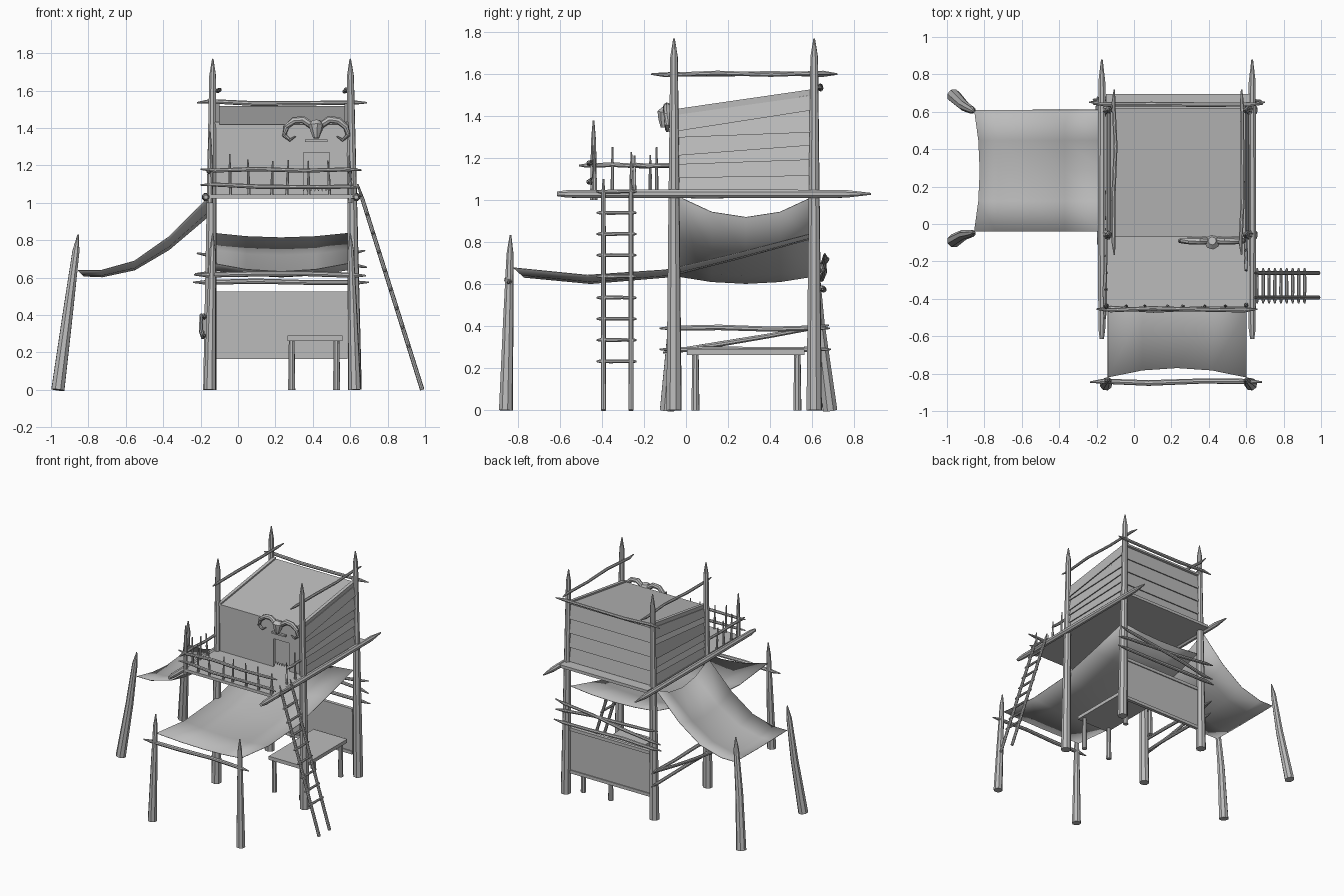
import bpy, bmesh, math, random
from mathutils import Vector

random.seed(4)
if "Cube" in bpy.data.objects:
    bpy.data.objects.remove(bpy.data.objects["Cube"], do_unlink=True)

grey = bpy.data.materials.new("plain grey")
grey.use_nodes = True
tone = (0.5, 0.5, 0.5, 1)
grey.diffuse_color = tone
grey.node_tree.nodes["Principled BSDF"].inputs["Base Color"].default_value = tone


def finish(name, bm):
    bmesh.ops.recalc_face_normals(bm, faces=bm.faces)
    mesh = bpy.data.meshes.new(name)
    bm.to_mesh(mesh)
    bm.free()
    mesh.shade_smooth()
    mesh.set_sharp_from_angle(angle=math.radians(40))
    mesh.materials.append(grey)
    obj = bpy.data.objects.new(name, mesh)
    bpy.context.scene.collection.objects.link(obj)
    return obj


def tube(name, points, radii, sides=8):
    """Round pole through points with a radius at each."""
    bm = bmesh.new()
    pts = [Vector(p) for p in points]
    ref = Vector((0.31, 0.57, 0.76))
    rings = []
    for i, p in enumerate(pts):
        d = (pts[min(i + 1, len(pts) - 1)] - pts[max(i - 1, 0)]).normalized()
        a = d.cross(ref).normalized()
        b = d.cross(a)
        turn = [2 * math.pi * k / sides for k in range(sides)]
        rings.append([bm.verts.new(p + radii[i] * (a * math.cos(t) + b * math.sin(t))) for t in turn])
    for r, s in zip(rings, rings[1:]):
        for k in range(sides):
            n = (k + 1) % sides
            bm.faces.new((r[k], r[n], s[n], s[k]))
    bm.faces.new(rings[0])
    bm.faces.new(rings[-1])
    return finish(name, bm)


def post(name, base, top, r0, r1, bend=(0, 0)):
    """Upright pole, flat at the foot and sharpened at the tip."""
    a, b = Vector(base), Vector(top)
    mid = a.lerp(b, 0.5) + Vector((bend[0], bend[1], 0))
    neck = a.lerp(b, 1 - 0.09 / (b - a).length)
    return tube(name, [a, mid, neck, b], [r0, (r0 + r1) / 2, r1, 0.004])


def rail(name, a, b, r=0.012, wobble=0.008):
    """Rough rail, sharpened at both ends."""
    a, b = Vector(a), Vector(b)
    pts = [a]
    for t in (0.08, 0.35, 0.65, 0.92):
        pts.append(a.lerp(b, t) + Vector([random.uniform(-wobble, wobble) for _ in range(3)]))
    return tube(name, pts + [b], [0.004, r, r * 1.1, r, r, 0.004])


def slab(name, pts, depth):
    """Flat outline pushed along a depth vector."""
    bm = bmesh.new()
    face = bm.faces.new([bm.verts.new(p) for p in pts])
    new = bmesh.ops.extrude_face_region(bm, geom=[face])["geom"]
    bmesh.ops.translate(bm, vec=depth, verts=[v for v in new if isinstance(v, bmesh.types.BMVert)])
    if face not in bm.faces:
        bm.faces.new([v for v in bm.verts][:len(pts)])
    return finish(name, bm)


def box(name, x0, x1, y0, y1, z0, z1):
    return slab(name, [(x0, y0, z0), (x1, y0, z0), (x1, y1, z0), (x0, y1, z0)], (0, 0, z1 - z0))


def cloth(name, shape, nu=4, nv=4):
    bm = bmesh.new()
    grid = [[bm.verts.new(shape(i / nu, j / nv)) for j in range(nv + 1)] for i in range(nu + 1)]
    for i in range(nu):
        for j in range(nv):
            bm.faces.new((grid[i][j], grid[i + 1][j], grid[i + 1][j + 1], grid[i][j + 1]))
    obj = finish(name, bm)
    obj.modifiers.new("thickness", "SOLIDIFY").thickness = 0.004


def along(path, t):
    k = min(int(t * (len(path) - 1)), len(path) - 2)
    return Vector(path[k]).lerp(Vector(path[k + 1]), t * (len(path) - 1) - k)


LX, RX, FY, BY = -0.135, 0.6, -0.057, 0.61

# Main tower posts and side beams
for side, x, foot in (("right", LX, -0.15), ("left", RX, 0.625)):
    for end, y in (("front", FY), ("back", BY)):
        post(f"{side}_{end}_post", (foot, y, 0), (x, y, 1.77), 0.038, 0.019)
    bx = -0.172 if x < 0 else 0.632
    tube(f"{side}_floor_beam", [(bx, y, 1.03) for y in (-0.615, -0.56, 0.1, 0.76, 0.88)],
         [0.012, 0.02, 0.023, 0.02, 0.005])
    # Front awning posts
    post(f"{side}_awning_post", (foot, -0.857, 0), (x, -0.835, 0.835), 0.034, 0.017)
    # Rail above each side of the roof
    rail(f"{side}_top_rail", (x + (0.03 if x < 0 else -0.025), -0.165, 1.6),
         (x + (0.03 if x < 0 else -0.025), 0.72, 1.6), 0.011)

# Side awning posts, leaning toward the tower
post("side_awning_back_post", (-0.963, 0.685, 0), (-0.855, 0.6, 0.83), 0.037, 0.02, (0.0, -0.01))
post("side_awning_front_post", (-0.963, -0.09, 0), (-0.855, -0.045, 0.83), 0.037, 0.02, (0.0, 0.01))

# Floor deck
box("deck", -0.15, 0.62, -0.455, 0.695, 1.022, 1.045)

# Cabin roof with raised edging
roof_z = lambda y: 1.42 + 0.145 * (y + 0.06)
slab("roof", [(-0.125, -0.07, roof_z(-0.07)), (0.595, -0.07, roof_z(-0.07)),
              (0.595, 0.62, roof_z(0.62)), (-0.125, 0.62, roof_z(0.62))], (0, 0, -0.015))
for name, x in (("right_roof_edge", -0.125), ("left_roof_edge", 0.57)):
    slab(name, [(x, -0.07, roof_z(-0.07)), (x + 0.025, -0.07, roof_z(-0.07)),
                (x + 0.025, 0.62, roof_z(0.62)), (x, 0.62, roof_z(0.62))], (0, 0, 0.012))

# Cabin side walls clad with uneven overlapping planks
for side, x, out in (("right", -0.125, -1), ("left", 0.595, 1)):
    slab(f"{side}_wall", [(x, -0.06, 1.045), (x, 0.6, 1.045), (x, 0.6, 1.5), (x, -0.06, 1.41)],
         (-out * 0.012, 0, 0))
    cuts = [(1.045 + 0.36 * i / 6 + random.uniform(-0.02, 0.02) * (0 < i < 6),
             1.045 + 0.45 * i / 6 + random.uniform(-0.025, 0.025) * (0 < i < 6)) for i in range(7)]
    for i, (lo, hi) in enumerate(zip(cuts, cuts[1:])):
        low, top = x + out * 0.02, x + out * 0.004
        slab(f"{side}_plank_{i}", [(low, -0.05, lo[0]), (low, 0.59, lo[1]),
                                   (top, 0.59, hi[1]), (top, -0.05, hi[0])], (-out * 0.008, 0, 0))

# Cabin back wall
box("back_wall", -0.12, 0.59, 0.59, 0.602, 1.045, 1.5)
for i in range(4):
    z = 1.05 + 0.112 * i
    slab(f"back_plank_{i}", [(-0.12, 0.62, z), (0.59, 0.62, z),
                             (0.59, 0.606, z + 0.112), (-0.12, 0.606, z + 0.112)], (0, -0.008, 0))

# Cabin front boards around the doorway and its ragged curtain
box("front_upper_board", -0.12, 0.59, -0.065, -0.05, 1.27, 1.415)
box("front_lower_board", -0.12, 0.35, -0.058, -0.045, 1.045, 1.275)
box("front_side_board", 0.49, 0.59, -0.058, -0.045, 1.045, 1.275)
hem = [(0.35 + 0.01 * i, -0.04, 1.06 + 0.022 * (i % 2)) for i in range(15)]
slab("door_curtain", hem + [(0.49, -0.04, 1.28), (0.35, -0.04, 1.28)], (0, 0.006, 0))

# Horned skull over the door
SX, SY = 0.418, -0.09
tube("skull", [(SX, SY, 1.44), (SX, SY - 0.005, 1.415), (SX, SY - 0.012, 1.38), (SX, SY - 0.015, 1.345)],
     [0.022, 0.042, 0.03, 0.016])
box("skull_jaw", SX - 0.06, SX + 0.06, SY - 0.005, SY + 0.015, 1.325, 1.337)
curl = [(0.02, 1.41), (0.07, 1.445), (0.12, 1.44), (0.16, 1.405), (0.17, 1.36), (0.14, 1.335), (0.11, 1.355)]
for name, s in (("right_horn", -1), ("left_horn", 1)):
    tube(name, [(SX + s * d, SY, z) for d, z in curl], [0.018, 0.02, 0.019, 0.016, 0.013, 0.009, 0.003])

# Cross rail behind the roof
rail("back_top_rail", (-0.22, 0.642, 1.535), (0.69, 0.642, 1.535))

# Deck railing
post("corner_rail_post", (-0.15, -0.44, 1.0), (-0.15, -0.44, 1.38), 0.017, 0.012)
post("short_corner_post", (0.6, -0.435, 1.0), (0.6, -0.435, 1.2), 0.014, 0.01)
rail("front_upper_rail", (-0.2, -0.455, 1.18), (0.66, -0.455, 1.175), 0.011)
rail("front_lower_rail", (-0.2, -0.455, 1.095), (0.65, -0.455, 1.08), 0.011)
rail("right_upper_rail", (-0.155, -0.51, 1.165), (-0.15, -0.04, 1.165), 0.011, 0.004)
rail("left_upper_rail", (0.6, -0.25, 1.165), (0.6, -0.04, 1.165), 0.011, 0.003)
stakes = [(x, -0.44) for x in (-0.04, 0.06, 0.18, 0.26, 0.38, 0.49)]
stakes += [(-0.15, -0.35), (-0.15, -0.26), (-0.15, -0.17), (0.6, -0.245), (0.6, -0.14)]
for i, (x, y) in enumerate(stakes):
    post(f"rail_stake_{i}", (x, y, 1.03), (x + random.uniform(-0.01, 0.01), y, random.uniform(1.2, 1.26)), 0.009, 0.007)

# Ladder
foot, head = Vector((0.985, 0, 0)), Vector((0.64, 0, 1.1))
for name, y in (("ladder_front_rail", -0.393), ("ladder_back_rail", -0.262)):
    post(name, foot + Vector((0, y, 0)), head + Vector((0, y, 0)), 0.012, 0.011)
for i in range(9):
    z = 0.233 + 0.101 * i
    p = foot.lerp(head, z / head.z)
    rail(f"ladder_rung_{i}", p + Vector((0, -0.425, 0)), p + Vector((0, -0.235, 0)), 0.009, 0.001)

# Awnings: one runs under the deck to the front, one slopes off the side
front_path = [(-0.82, 0.68), (-0.47, 0.645), (-0.1, 0.67), (0.24, 0.75), (0.585, 0.84)]
side_path = [(-0.17, 1.02), (-0.37, 0.82), (-0.555, 0.69), (-0.735, 0.64), (-0.855, 0.64)]


def front_awning(u, v):
    y, z = along(front_path, v)
    sag = 4 * u * (1 - u)
    return (-0.14 + 0.74 * u, y + 0.05 * sag * (1 - v) ** 4, z - sag * (0.045 - 0.02 * v))


def side_awning(u, v):
    x, z = along(side_path, v)
    sag = 4 * u * (1 - u)
    return (x + 0.03 * sag * v ** 4, -0.04 + 0.65 * u, z - sag * (0.03 + 0.07 * (1 - v) ** 2))


cloth("front_awning", front_awning)
cloth("side_awning", side_awning)
rail("front_awning_rail", (-0.235, -0.845, 0.615), (0.685, -0.845, 0.61), 0.014, 0.01)

# Lower back screen and its rails
box("screen_panel", -0.12, 0.585, 0.597, 0.608, 0.17, 0.525)
box("screen_top_trim", -0.12, 0.585, 0.59, 0.616, 0.5, 0.525)
box("screen_bottom_trim", -0.12, 0.585, 0.59, 0.616, 0.165, 0.19)
rail("screen_rail", (-0.24, 0.65, 0.575), (0.7, 0.65, 0.575), 0.013)
rail("screen_brace_a", (-0.23, 0.65, 0.62), (0.68, 0.66, 0.745))
rail("screen_brace_b", (-0.22, 0.665, 0.73), (0.69, 0.645, 0.655))

# Rails low on the right side
rail("low_side_upper_rail", (-0.18, -0.125, 0.39), (-0.18, 0.685, 0.39), 0.013, 0.005)
rail("low_side_lower_rail", (-0.18, -0.125, 0.29), (-0.18, 0.69, 0.29), 0.013, 0.005)
rail("low_side_brace", (-0.195, -0.11, 0.275), (-0.195, 0.68, 0.405))

# Table under the tower
box("table_top", 0.265, 0.56, 0.005, 0.565, 0.262, 0.29)
for i, (x, y) in enumerate((x, y) for x in (0.287, 0.527) for y in (0.045, 0.53)):
    tube(f"table_leg_{i}", [(x, y, 0), (x, y, 0.265)], [0.02, 0.016])
